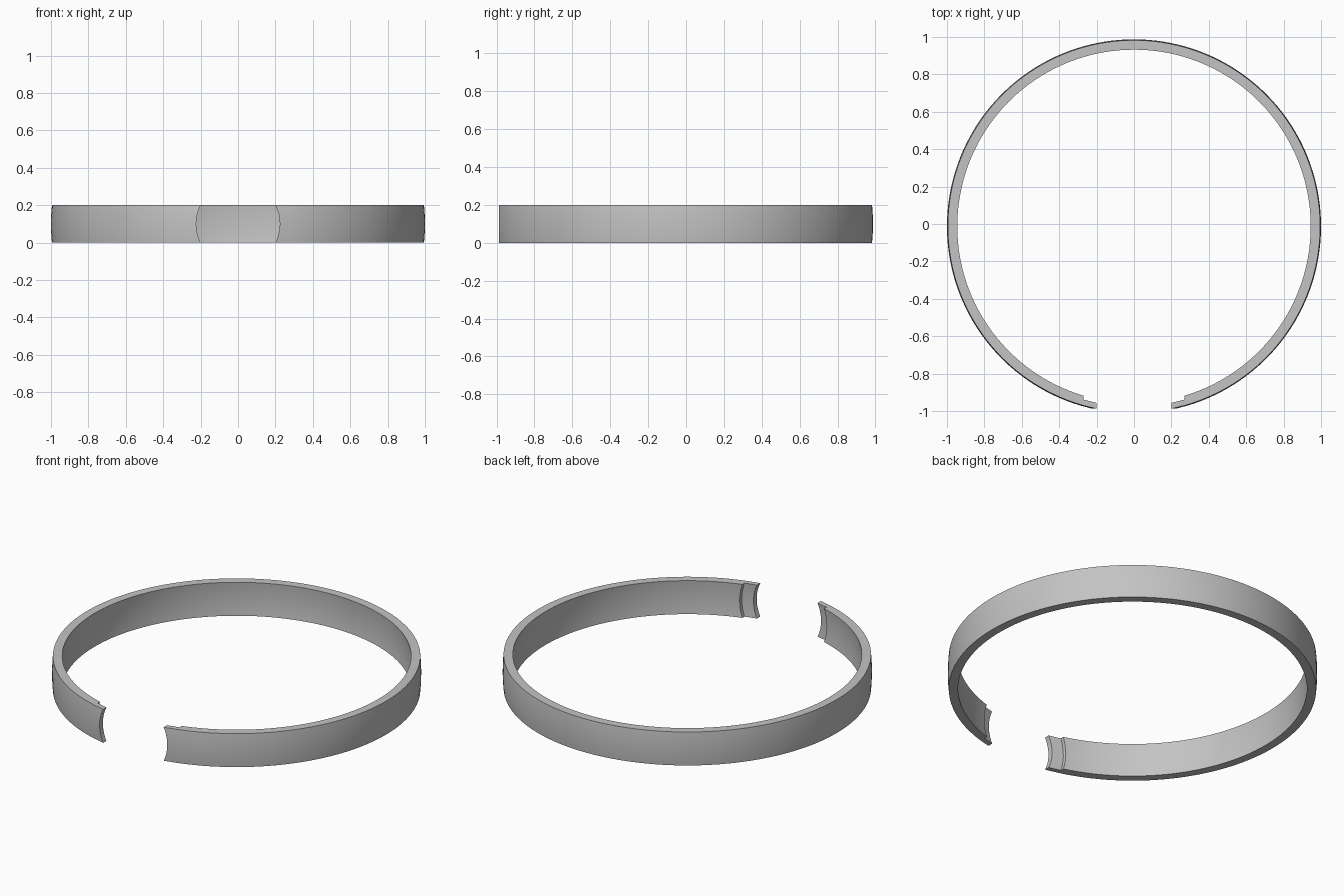
import bpy
import bmesh
import math

cube = bpy.data.objects.get("Cube")
if cube:
    bpy.data.objects.remove(cube, do_unlink=True)

SHELLS = (1.0, 0.97, 0.95)     # outer surface, recess floor, inner surface
HALF = 0.1                     # half the band height
GAP, RECESS = 0.2236, 0.288    # radii of the round cuts at the opening
ROWS, SEGS = 10, 144
SHIFT_Y = -0.0127


def cut_angle(cut, z, rho):
    """Angle from the front at which a round cut meets a shell."""
    return math.asin(math.sqrt(cut * cut - z * z) / rho)


def point(section, row, layer):
    z = HALF * (2 * row / ROWS - 1)
    rho = math.sqrt(SHELLS[layer] ** 2 - z * z)
    tip = cut_angle(GAP, z, rho)
    step = cut_angle(RECESS, z, rho)
    if section == 0:
        a = tip
    elif section == SEGS + 2:
        a = 2 * math.pi - tip
    else:
        a = step + (section - 1) / SEGS * 2 * (math.pi - step)
    return rho * math.sin(a), SHIFT_Y - rho * math.cos(a), z + HALF


# Solid cells of the band: the inner layer is missing at both tips
cells = {(s, r, k)
         for s in range(SEGS + 2) for r in range(ROWS) for k in range(2)
         if k == 0 or 0 < s < SEGS + 1}

# Skin every cell side that has no neighbour
bm = bmesh.new()
verts = {}


def vert(key):
    if key not in verts:
        verts[key] = bm.verts.new(point(*key))
    return verts[key]


for cell in cells:
    for axis in range(3):
        for side in (0, 1):
            near = list(cell)
            near[axis] += 2 * side - 1
            if tuple(near) in cells:
                continue
            u, v = [i for i in range(3) if i != axis]
            corners = []
            for du, dv in ((0, 0), (1, 0), (1, 1), (0, 1)):
                key = list(cell)
                key[axis] += side
                key[u] += du
                key[v] += dv
                corners.append(vert(tuple(key)))
            bm.faces.new(corners)
bmesh.ops.recalc_face_normals(bm, faces=bm.faces[:])

mesh = bpy.data.meshes.new("open_ring_band")
bm.to_mesh(mesh)
bm.free()
band = bpy.data.objects.new("open_ring_band", mesh)
bpy.context.collection.objects.link(band)

# Plain grey material
grey = bpy.data.materials.new("light_grey")
grey.use_nodes = True
colour = (0.55, 0.55, 0.55, 1)
grey.diffuse_color = colour
grey.node_tree.nodes["Principled BSDF"].inputs["Base Color"].default_value = colour
mesh.materials.append(grey)

bpy.ops.object.select_all(action='DESELECT')
band.select_set(True)
bpy.context.view_layer.objects.active = band
bpy.ops.object.shade_smooth_by_angle(angle=math.radians(30))
